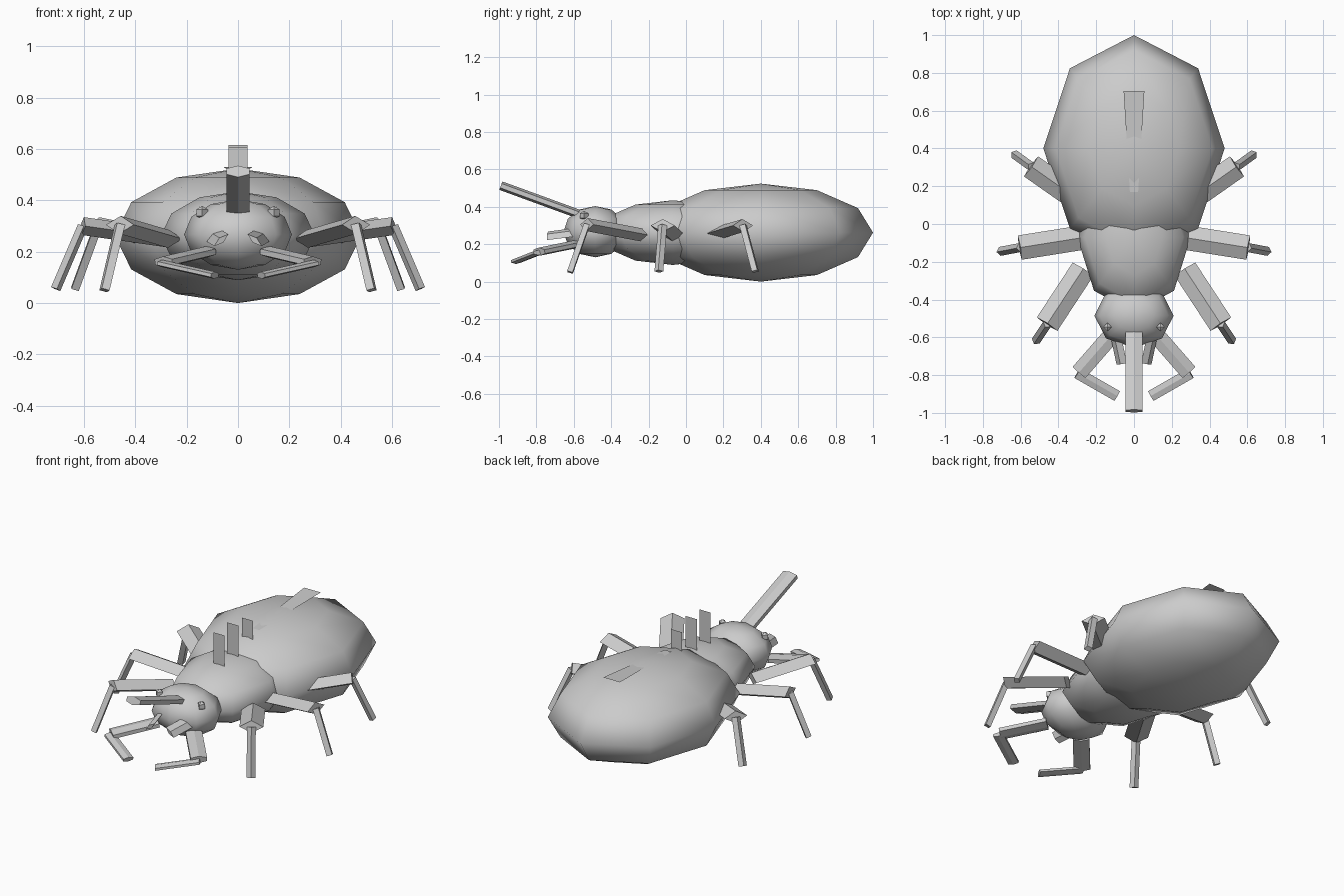
import bpy, bmesh, math
from mathutils import Vector

if "Cube" in bpy.data.objects:
    bpy.data.objects.remove(bpy.data.objects["Cube"])


def make_object(name, bm, mirror=False, smooth=False):
    bmesh.ops.recalc_face_normals(bm, faces=bm.faces)
    for f in bm.faces:
        f.smooth = smooth
    mesh = bpy.data.meshes.new(name)
    bm.to_mesh(mesh)
    bm.free()
    ob = bpy.data.objects.new(name, mesh)
    bpy.context.collection.objects.link(ob)
    if mirror:
        ob.modifiers.new("mirror", 'MIRROR').use_mirror_merge = False
    return ob


def ellipsoid(name, centre, radii, segments=8, rings=6, mirror=False, smooth=True):
    bm = bmesh.new()
    bmesh.ops.create_uvsphere(bm, u_segments=segments, v_segments=rings, radius=1)
    for v in bm.verts:
        v.co = Vector(c + r * k for c, r, k in zip(centre, radii, v.co))
    return make_object(name, bm, mirror, smooth)


def beam(bm, start, end, w, h, sides=4, roll=0.0):
    """Prism between two points, a corner on top, radius w across and h upward."""
    a, b = Vector(start), Vector(end)
    d = (b - a).normalized()
    side = d.cross(Vector((0, 0, 1))).normalized()
    up = side.cross(d)
    side, up = (side * math.cos(roll) + up * math.sin(roll),
                up * math.cos(roll) - side * math.sin(roll))
    loops = []
    for p in (a, b):
        loop = []
        for i in range(sides):
            t = math.pi / 2 + 2 * math.pi * i / sides
            loop.append(bm.verts.new(p + side * w * math.cos(t) + up * h * math.sin(t)))
        bm.faces.new(loop)
        loops.append(loop)
    for i in range(sides):
        j = (i + 1) % sides
        bm.faces.new((loops[0][i], loops[0][j], loops[1][j], loops[1][i]))


def flat_panel(name, corners):
    bm = bmesh.new()
    bm.faces.new([bm.verts.new(c) for c in corners])
    return make_object(name, bm)


# Body
ellipsoid("abdomen", (0, 0.4, 0.262), (0.48, 0.6, 0.262))
ellipsoid("thorax", (0, -0.07, 0.262), (0.3, 0.4, 0.173))
ellipsoid("head", (0, -0.485, 0.267), (0.21, 0.17, 0.137))

# Eyes
ellipsoid("eyes", (0.14, -0.545, 0.352), (0.026, 0.026, 0.026), 4, 3, True, False)

# Horn
bm = bmesh.new()
beam(bm, (0, -0.53, 0.345), (0, -0.99, 0.513), 0.052, 0.024, 6)
make_object("horn", bm)

# Legs: hip, knee, foot
legs = {
    "front_legs": ((0.27, -0.24, 0.25), (0.46, -0.53, 0.305), (0.52, -0.62, 0.05)),
    "middle_legs": ((0.26, -0.07, 0.25), (0.605, -0.125, 0.30), (0.71, -0.145, 0.055)),
    "hind_legs": ((0.31, 0.14, 0.25), (0.545, 0.305, 0.30), (0.635, 0.37, 0.055)),
}
for name, (hip, knee, foot) in legs.items():
    bm = bmesh.new()
    beam(bm, hip, knee, 0.065, 0.035)
    beam(bm, knee, foot, 0.024, 0.02)
    make_object(name, bm, True)

# Jointed feelers
bm = bmesh.new()
beam(bm, (0.12, -0.59, 0.20), (0.29, -0.785, 0.16), 0.052, 0.022, 6)
beam(bm, (0.30, -0.79, 0.155), (0.09, -0.91, 0.108), 0.034, 0.014, 6)
make_object("feelers", bm, True)

# Small mouthparts
bm = bmesh.new()
beam(bm, (0.095, -0.60, 0.263), (0.065, -0.74, 0.245), 0.036, 0.012, 4, math.radians(-140))
make_object("mouthparts", bm, True)

# Back plates: position along the body, bottom, top
for i, (y, z0, z1) in enumerate([(-0.18, 0.405, 0.605), (-0.05, 0.415, 0.615), (0.09, 0.40, 0.59)]):
    w = 0.037
    flat_panel(f"back_plate_{i + 1}", [(-w, y, z0), (w, y, z0), (w, y, z1), (-w, y, z1)])

# Flat wedge on the abdomen
flat_panel("back_wedge", [(-0.022, 0.17, 0.5), (0.022, 0.17, 0.5),
                          (0.055, 0.705, 0.53), (-0.055, 0.705, 0.53)])
